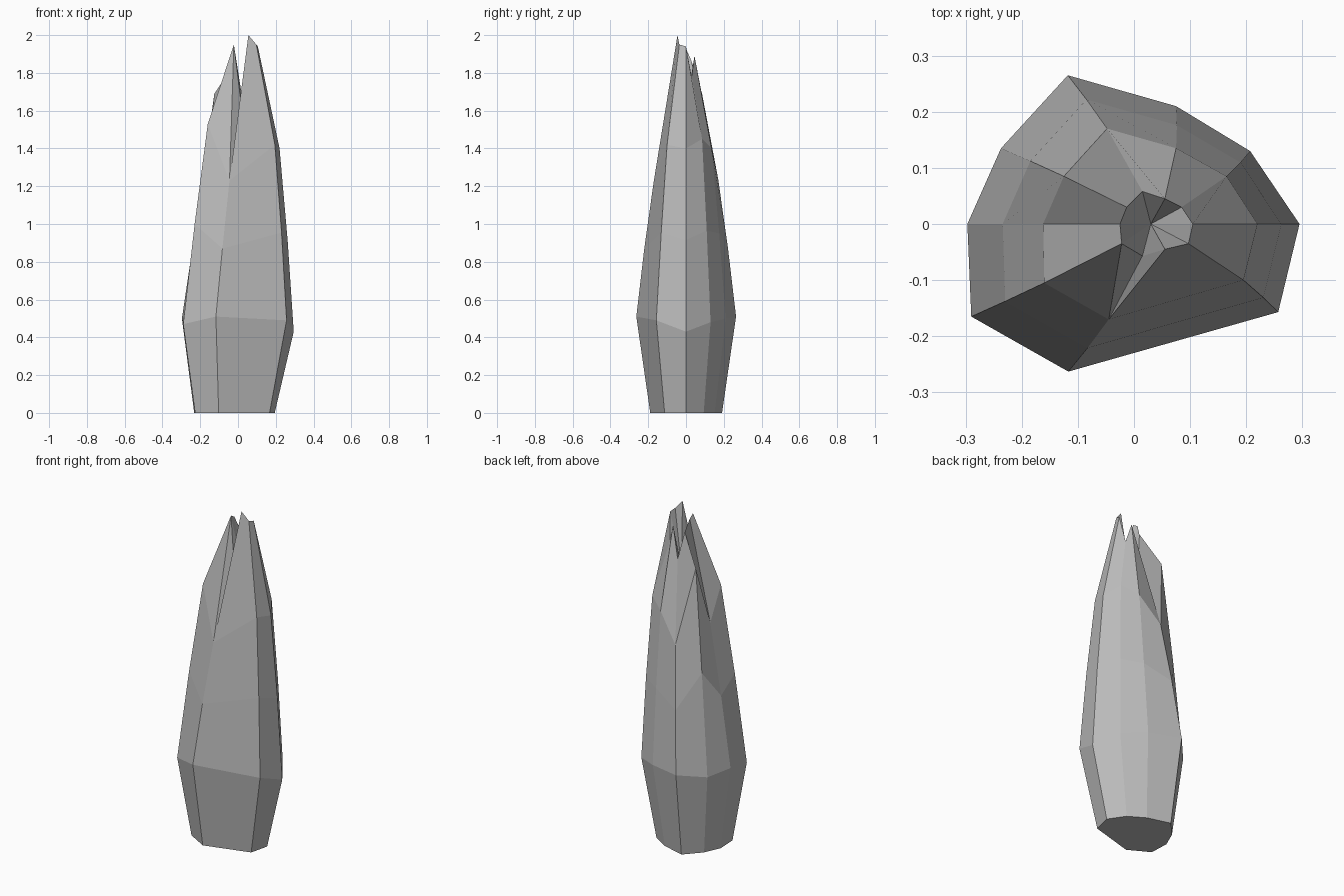
import bpy, bmesh
from mathutils import Vector

if "Cube" in bpy.data.objects:
    bpy.data.objects.remove(bpy.data.objects["Cube"])

# Cross-sections of the crystal bud, nine corners each, clockwise from the left
belly = [(-.297, 0, .50), (-.237, .135, .48), (-.118, .265, .51), (.075, .21, .50), (.207, .13, .48),
         (.295, 0, .43), (.257, -.157, .49), (-.117, -.263, .51), (-.29, -.165, .47)]
shoulder = [(-.162, 0, 1.34), (-.125, .085, 1.69), (-.048, .17, 1.24), (.075, .135, 1.40), (.165, .085, 1.45),
            (.22, 0, 1.40), (.195, -.10, 1.42), (-.045, -.17, 1.23), (-.16, -.105, 1.53)]
tips = [(-.025, 0, 1.93), (-.013, .03, 1.86), (.015, .058, 1.70), (.055, .045, 1.89), (.085, .03, 1.78),
        (.105, 0, 1.94), (.097, -.035, 1.95), (.055, -.045, 2.0), (-.022, -.035, 1.95)]
notch = (.015, -.057, 1.65)      # gap between the front and left blades
heart = (.03, 0, 1.62)           # bottom of the hollow between the blades

# The foot is a narrower copy of the belly, the waist lies between belly and shoulder
foot = [(x * .72 - .018, y * .72, 0) for x, y, z in belly]
waist = [Vector(a).lerp(Vector(b), .5) for a, b in zip(belly, shoulder)]
waist = [(v.x * 1.02, v.y * 1.02, v.z) for v in waist]

bm = bmesh.new()
rings = [[bm.verts.new(p) for p in ring] for ring in (foot, belly, waist, shoulder, tips)]
gap, centre = bm.verts.new(notch), bm.verts.new(heart)
n = len(belly)

# Side walls
for level, (low, high) in enumerate(zip(rings, rings[1:])):
    for i in range(n):
        j = (i + 1) % n
        if level == 3 and i == 7:
            # Split between the front and left blades
            bm.faces.new((low[7], high[7], gap))
            bm.faces.new((low[7], gap, high[8]))
            bm.faces.new((low[7], high[8], low[8]))
        else:
            bm.faces.new((low[i], high[i], high[j], low[j]))

# Flat foot and the hollow crown
bm.faces.new(rings[0])
crown = rings[4][:8] + [gap] + rings[4][8:]
for a, b in zip(crown, crown[1:] + crown[:1]):
    bm.faces.new((a, centre, b))
bmesh.ops.recalc_face_normals(bm, faces=bm.faces)

mesh = bpy.data.meshes.new("crystal_bud")
bm.to_mesh(mesh)
bm.free()
grey = bpy.data.materials.new("stone_grey")
grey.diffuse_color = (.5, .5, .5, 1)
grey.use_nodes = True
grey.node_tree.nodes["Principled BSDF"].inputs["Base Color"].default_value = grey.diffuse_color
mesh.materials.append(grey)
bud = bpy.data.objects.new("crystal_bud", mesh)
bpy.context.collection.objects.link(bud)
